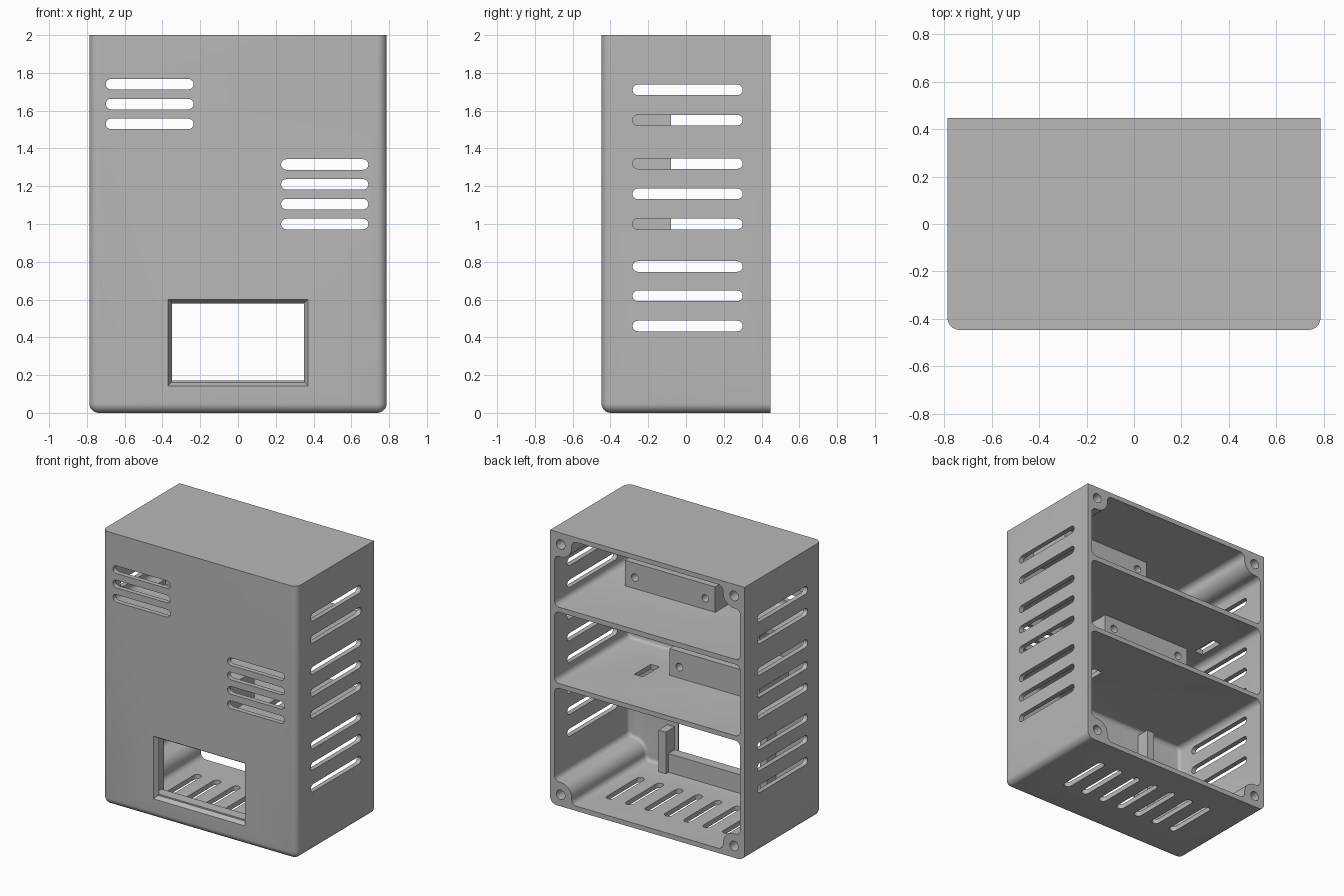
import bpy, bmesh, math

cube = bpy.data.objects.get("Cube")
if cube:
    bpy.data.objects.remove(cube, do_unlink=True)

grey = bpy.data.materials.new("plain grey")
grey.use_nodes = True
GREY = (0.48, 0.48, 0.48, 1)
grey.diffuse_color = GREY
grey.node_tree.nodes["Principled BSDF"].inputs["Base Color"].default_value = GREY

# Overall sizes
W, D, H, T = 0.787, 0.447, 2.0, 0.035
FRONT = -D + T              # inner face of the front wall
SHELVES = [(0.86, 0.895), (1.417, 1.454)]


def prism(name, pts, axis, a, b):
    """Extrude a 2D outline along an axis from a to b."""
    place = {"x": lambda u, v, t: (t, u, v),
             "y": lambda u, v, t: (u, t, v),
             "z": lambda u, v, t: (u, v, t)}[axis]
    bm = bmesh.new()
    rings = [[bm.verts.new(place(u, v, t)) for u, v in pts] for t in (a, b)]
    n = len(pts)
    for ring in rings:
        bm.faces.new(ring)
    for i in range(n):
        j = (i + 1) % n
        bm.faces.new((rings[0][i], rings[0][j], rings[1][j], rings[1][i]))
    bmesh.ops.recalc_face_normals(bm, faces=bm.faces)
    mesh = bpy.data.meshes.new(name)
    bm.to_mesh(mesh)
    bm.free()
    ob = bpy.data.objects.new(name, mesh)
    bpy.context.collection.objects.link(ob)
    mesh.materials.append(grey)
    return ob


def edit(ob, action):
    bm = bmesh.new()
    bm.from_mesh(ob.data)
    action(bm)
    bmesh.ops.recalc_face_normals(bm, faces=bm.faces)
    bm.to_mesh(ob.data)
    bm.free()


def arc(cx, cy, r, a0, a1, n):
    return [(cx + r * math.cos(a0 + (a1 - a0) * i / n),
             cy + r * math.sin(a0 + (a1 - a0) * i / n)) for i in range(n + 1)]


def rect(u0, u1, v0, v1):
    return [(u0, v0), (u1, v0), (u1, v1), (u0, v1)]


def slot(u0, u1, v, r=0.028):
    """Round-ended slot outline running along u."""
    q = math.pi / 2
    return arc(u1 - r, v, r, -q, q, 8) + arc(u0 + r, v, r, q, 3 * q, 8)


def circle(u, v, r):
    return arc(u, v, r, 0, math.tau, 20)[:-1]


def activate(ob):
    bpy.ops.object.select_all(action="DESELECT")
    ob.select_set(True)
    bpy.context.view_layer.objects.active = ob


def cut(ob, cutters):
    activate(ob)
    for c in cutters:
        c.hide_render = True
        mod = ob.modifiers.new("cut", "BOOLEAN")
        mod.operation, mod.solver, mod.object = "DIFFERENCE", "EXACT", c
        bpy.ops.object.modifier_apply(modifier=mod.name)
        bpy.data.objects.remove(c, do_unlink=True)


def smooth(ob):
    activate(ob)
    bpy.ops.object.shade_smooth_by_angle(angle=math.radians(30))


def corner(boss):
    """Inner corner path as distances from the side wall and the floor."""
    f, q = 0.04, math.pi / 2
    if not boss:
        return arc(f, f, f, -q, -2 * q, 6)
    c, r = 0.05, 0.09
    cx = c + math.sqrt((r + f) ** 2 - (c - f) ** 2)
    tilt = math.asin((c - f) / (r + f))
    half = arc(cx, f, f, -q, -2 * q - tilt, 8)
    half += arc(c, c, r, -tilt, q / 2, 8)[1:]
    return half + [(b, a) for a, b in half[-2::-1]]


def cavity(z0, z1, boss_low, boss_high):
    x = W - T
    low, high = corner(boss_low), corner(boss_high)
    pts = [(x - a, z0 + b) for a, b in low]
    pts += [(x - a, z1 - b) for a, b in reversed(high)]
    pts += [(-x + a, z1 - b) for a, b in high]
    pts += [(-x + a, z0 + b) for a, b in reversed(low)]
    ob = prism("cavity_cutter", pts, "y", FRONT, D + 0.1)

    def round_front(bm):
        edges = [e for e in bm.edges if all(v.co.y < FRONT + 0.001 for v in e.verts)]
        bmesh.ops.bevel(bm, geom=edges, offset=0.025, segments=4,
                        profile=0.5, affect="EDGES")
    edit(ob, round_front)
    return ob


# Housing block with rounded front uprights and rounded bottom edges
housing = prism("housing", rect(-W, W, -D, D), "z", 0, H)


def round_outside(bm):
    edges = []
    for e in bm.edges:
        a, b = (v.co for v in e.verts)
        front = a.y < 0 and b.y < 0
        bottom = a.z < 0.1 and b.z < 0.1
        back = a.y > 0 and b.y > 0
        upright = abs(a.z - b.z) > 1
        if (front and upright) or (bottom and not back):
            edges.append(e)
    bmesh.ops.bevel(bm, geom=edges, offset=0.05, segments=8,
                    profile=0.5, affect="EDGES")


edit(housing, round_outside)

# Three compartments separated by two shelves
cutters = [cavity(T, SHELVES[0][0], True, False),
           cavity(SHELVES[0][1], SHELVES[1][0], False, False),
           cavity(SHELVES[1][1], H - T, False, True)]

# Front vents
for z in (1.53, 1.635, 1.74):
    cutters.append(prism("vent_cutter", slot(-0.70, -0.235, z), "y", -0.6, -0.3))
for z in (1.0, 1.105, 1.21, 1.315):
    cutters.append(prism("vent_cutter", slot(0.228, 0.69, z), "y", -0.6, -0.3))

# Side vents through both walls
for z in (0.46, 0.62, 0.775, 1.0, 1.16, 1.32, 1.55, 1.71):
    cutters.append(prism("vent_cutter", slot(-0.283, 0.30, z), "x", -1, 1))

# Floor vents
for i in range(-3, 4):
    pts = [(v, u) for u, v in slot(-0.17, 0.23, i * 0.157)]
    cutters.append(prism("vent_cutter", pts, "z", -0.1, 0.1))

# Cable openings in the shelves
cutters.append(prism("cable_cutter", rect(0.32, 0.39, -0.15, 0.04), "z", 0.8, 0.95))
cutters.append(prism("cable_cutter", rect(-0.67, -0.60, -0.07, 0.12), "z", 1.38, 1.5))

# Screw holes in the corner bosses
for x in (-0.702, 0.702):
    for z in (0.085, H - 0.085):
        cutters.append(prism("screw_cutter", circle(x, z, 0.035), "y", 0.1, 0.6))

# Window with sloping sides
window = prism("window_cutter", rect(-0.38, 0.38, 0.135, 0.61), "y", -D, FRONT)


def slope_window(bm):
    for v in bm.verts:
        inner = v.co.y > FRONT - 0.001
        step = 0.036 if inner else 0
        v.co.x -= math.copysign(step, v.co.x)
        v.co.z += step if v.co.z < 0.37 else -step
        # Overshoot both faces of the wall along the same slope
        over = -0.01 if inner else 0.01
        v.co.y -= over
        if not inner:
            v.co.y -= 0.02
            v.co.x += math.copysign(0.01, v.co.x)
            v.co.z += -0.01 if v.co.z < 0.37 else 0.01


edit(window, slope_window)
cutters.append(window)
cut(housing, cutters)
smooth(housing)

# Mounting blocks, one standing and one hanging in each upper compartment
BLOCKS = [("upper_standing_mount", -0.18, 1.445, 1.64, 1.535),
          ("upper_hanging_mount", -0.18, 1.825, 1.975, 1.885),
          ("middle_standing_mount", -0.54, 0.885, 1.09, 0.975),
          ("middle_hanging_mount", -0.54, 1.275, 1.425, 1.335)]
for name, x0, z0, z1, hole_z in BLOCKS:
    x1 = x0 + 0.73
    block = prism(name, rect(x0, x1, z0, z1), "y", FRONT - 0.01, -0.08)
    cut(block, [prism("screw_cutter", circle(x, hole_z, 0.028), "y", -0.38, 0)
                for x in (x0 + 0.08, x1 - 0.08)])
    smooth(block)

# Ledge and retaining posts behind the window
prism("window_ledge", rect(-0.38, 0.38, 0.03, 0.172), "y", FRONT - 0.005, -0.34)
prism("left_post", rect(0.38, 0.44, 0.03, 0.34), "y", FRONT - 0.01, -0.31)
prism("right_post", rect(-0.44, -0.38, 0.03, 0.82), "y", FRONT - 0.01, -0.31)
